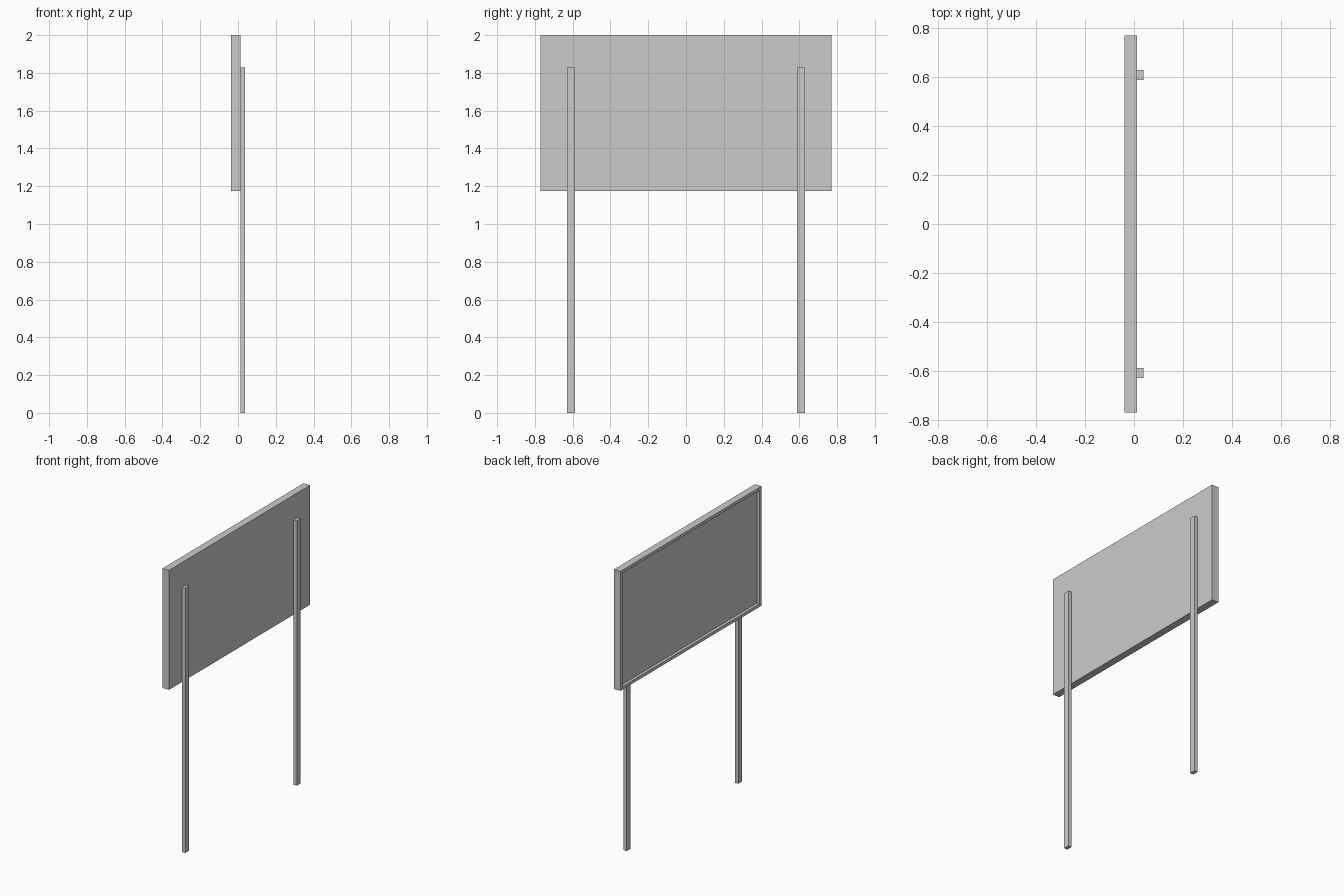
import bpy, bmesh
from mathutils import Vector

if "Cube" in bpy.data.objects:
    bpy.data.objects.remove(bpy.data.objects["Cube"])


def box(name, lo, hi):
    """Axis-aligned box between two corners; returns object."""
    bm = bmesh.new()
    bmesh.ops.create_cube(bm, size=1)
    lo, hi = Vector(lo), Vector(hi)
    bmesh.ops.scale(bm, vec=hi - lo, verts=bm.verts)
    bmesh.ops.translate(bm, vec=(lo + hi) / 2, verts=bm.verts)
    mesh = bpy.data.meshes.new(name)
    bm.to_mesh(mesh)
    bm.free()
    obj = bpy.data.objects.new(name, mesh)
    bpy.context.collection.objects.link(obj)
    return obj


BACK = 0.012      # plane where the posts meet the board
HALF = 0.038      # half of the total depth
RIM, RECESS = 0.03, 0.02

# Sign board with a raised rim around its display face (-x side)
board = box("sign_board", (-HALF, -0.77, 1.174), (BACK, 0.77, 2.0))
bm = bmesh.new()
bm.from_mesh(board.data)
bm.normal_update()
face = min(bm.faces, key=lambda f: f.calc_center_median().x)
bmesh.ops.inset_region(bm, faces=[face], thickness=RIM)
walls = bmesh.ops.extrude_discrete_faces(bm, faces=[face])
panel = walls["faces"][0]
bmesh.ops.translate(bm, vec=(RECESS, 0, 0), verts=panel.verts)
bmesh.ops.recalc_face_normals(bm, faces=bm.faces)
bm.to_mesh(board.data)
bm.free()

# Two posts fixed to the back of the board
for side, name in ((-1, "post_near"), (1, "post_far")):
    y = side * 0.609
    box(name, (BACK, y - 0.021, 0), (HALF, y + 0.021, 1.829))
